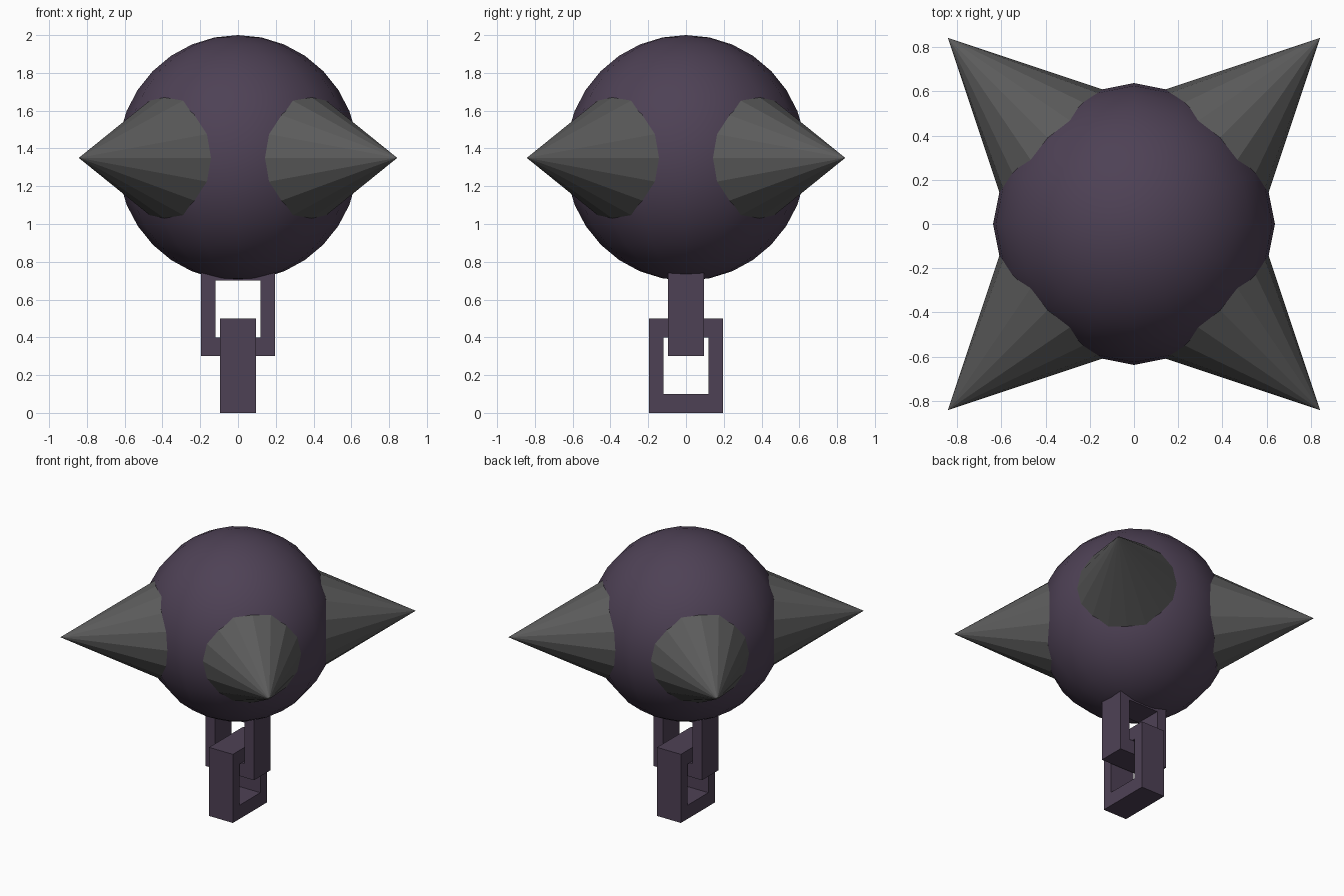
import bpy, bmesh, math
from mathutils import Matrix, Vector

if "Cube" in bpy.data.objects:
    bpy.data.objects.remove(bpy.data.objects["Cube"])


def material(name, color):
    m = bpy.data.materials.new(name)
    m.diffuse_color = (*color, 1)
    m.use_nodes = True
    m.node_tree.nodes["Principled BSDF"].inputs["Base Color"].default_value = m.diffuse_color
    return m


purple = material("dark_purple", (0.076, 0.053, 0.091))
grey = material("dark_grey", (0.105, 0.105, 0.105))


def finish(bm, name, mat, smooth=False):
    bmesh.ops.recalc_face_normals(bm, faces=bm.faces)
    for f in bm.faces:
        f.smooth = smooth
    me = bpy.data.meshes.new(name)
    bm.to_mesh(me)
    bm.free()
    me.materials.append(mat)
    ob = bpy.data.objects.new(name, me)
    bpy.context.collection.objects.link(ob)
    return ob


CENTRE = Vector((0, 0, 1.35))

# Ball
bm = bmesh.new()
bmesh.ops.create_uvsphere(bm, u_segments=16, v_segments=16, radius=1,
                          matrix=Matrix.Translation(CENTRE) @ Matrix.Diagonal((0.638, 0.638, 0.65, 1)))
finish(bm, "ball", purple, smooth=True)

# Four diagonal spikes, bases sunk into the ball
TIP, DEPTH = 1.192, 0.8
for i in range(4):
    bm = bmesh.new()
    place = (Matrix.Translation(CENTRE) @ Matrix.Rotation(math.radians(45 + 90 * i), 4, 'Z')
             @ Matrix.Rotation(math.radians(90), 4, 'Y')
             @ Matrix.Translation((0, 0, TIP - DEPTH / 2)))
    bmesh.ops.create_cone(bm, cap_ends=True, segments=16, radius1=DEPTH / 2, radius2=0,
                          depth=DEPTH, matrix=place)
    finish(bm, f"spike_{i + 1}", grey)


# Rectangular chain link: a frame in the XZ plane, extruded along Y
def link(name, z0, angle):
    bm = bmesh.new()

    def ring(w, lo, hi, y):
        return [bm.verts.new((x, y, z)) for x, z in ((-w, lo), (w, lo), (w, hi), (-w, hi))]

    loops = [ring(0.196, z0, z0 + 0.5, -0.096), ring(0.12, z0 + 0.1, z0 + 0.4, -0.096),
             ring(0.12, z0 + 0.1, z0 + 0.4, 0.096), ring(0.196, z0, z0 + 0.5, 0.096)]
    for a, b in zip(loops, loops[1:] + loops[:1]):
        for i in range(4):
            j = (i + 1) % 4
            bm.faces.new((a[i], a[j], b[j], b[i]))
    bm.transform(Matrix.Rotation(math.radians(angle), 4, 'Z'))
    finish(bm, name, purple)


link("upper_chain_link", 0.3, 0)
link("lower_chain_link", 0.0, 90)
